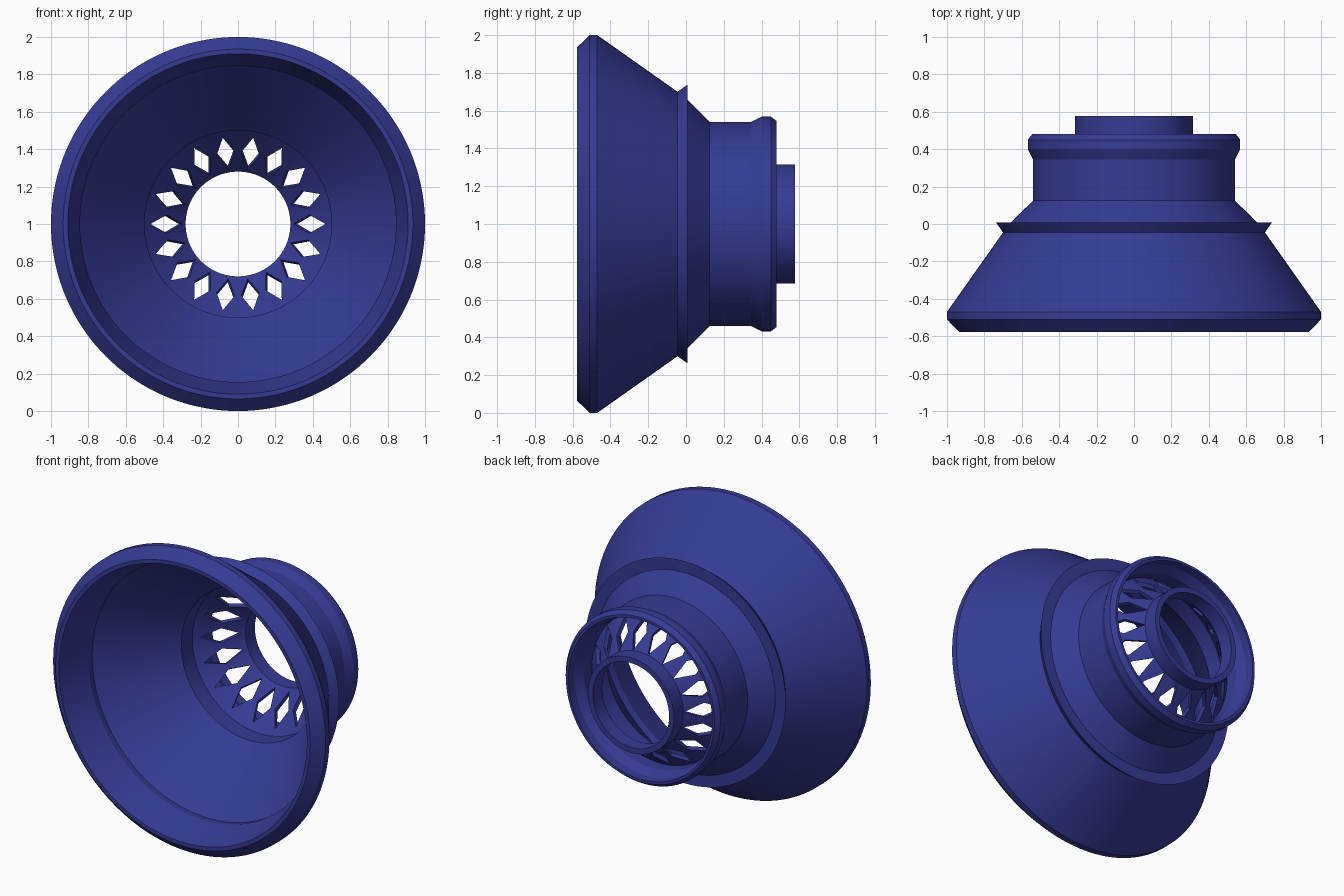
import bpy, bmesh, math
from mathutils import Vector

if "Cube" in bpy.data.objects:
    bpy.data.objects.remove(bpy.data.objects["Cube"])

SEGMENTS = 144
HOLES = 18

blue = bpy.data.materials.new("deep_blue")
blue.diffuse_color = (0.036, 0.044, 0.30, 1)
blue.use_nodes = True
blue.node_tree.nodes["Principled BSDF"].inputs["Base Color"].default_value = blue.diffuse_color


def polar(r, y, angle):
    """Point at radius r around the y-directed axis through z = 1."""
    return Vector((r * math.cos(angle), y, 1 + r * math.sin(angle)))


def make_object(name, bm):
    bmesh.ops.recalc_face_normals(bm, faces=bm.faces[:])
    mesh = bpy.data.meshes.new(name)
    bm.to_mesh(mesh)
    bm.free()
    obj = bpy.data.objects.new(name, mesh)
    bpy.context.collection.objects.link(obj)
    mesh.materials.append(blue)
    return obj


def lathe(name, profile):
    """Revolve a closed (radius, y) profile."""
    bm = bmesh.new()
    rings = [[bm.verts.new(polar(r, y, 2 * math.pi * i / SEGMENTS)) for r, y in profile]
             for i in range(SEGMENTS)]
    n = len(profile)
    for i in range(SEGMENTS):
        a, b = rings[i], rings[(i + 1) % SEGMENTS]
        for j in range(n):
            k = (j + 1) % n
            bm.faces.new((a[j], a[k], b[k], b[j]))
    return make_object(name, bm)


# Inner cone: front face runs from the bowl's throat to the tube
CONE_R, CONE_Y = 0.50, 0.235
TUBE_R, TUBE_Y = 0.28, 0.48
SLOPE = (TUBE_Y - CONE_Y) / (TUBE_R - CONE_R)
NORMAL = Vector((-SLOPE, 1)).normalized()


def cone_y(r):
    return CONE_Y + (r - CONE_R) * SLOPE


# Flared shell: outside, rear cup, pierced inner cone, tube and front bowl
shell = lathe("flared_shell", [
    # outside, front rim to rear rim
    (0.935, -0.577), (1.0, -0.51), (1.0, -0.47), (0.70, -0.045),
    (0.737, 0.007), (0.66, 0.007), (0.54, 0.125), (0.54, 0.345),
    (0.568, 0.40), (0.568, 0.45), (0.545, 0.48),
    # inside of rear cup
    (0.528, 0.48), (0.528, 0.42), (0.498, 0.36), (0.498, cone_y(0.463)),
    # back of inner cone and the short tube
    (0.315, 0.48), (0.315, 0.577), (TUBE_R, 0.577), (TUBE_R, TUBE_Y),
    # front of inner cone, throat, bowl and rim flare
    (CONE_R, CONE_Y), (0.50, 0.12), (0.85, -0.315), (0.845, -0.36), (0.91, -0.577),
])

# Diamond cutters, square to the inner cone
bm = bmesh.new()
for i in range(HOLES):
    angle = 2 * math.pi * i / HOLES
    tangent = Vector((-math.sin(angle), 0, math.cos(angle)))
    loops = []
    for depth in (-0.05, 0.031):
        loops.append([
            bm.verts.new(polar(r + NORMAL.x * depth, cone_y(r) + NORMAL.y * depth, angle)
                         + tangent * side)
            for r, side in ((0.297, 0), (0.382, 0.049), (0.468, 0), (0.382, -0.049))])
    low, high = loops
    bm.faces.new(low[::-1])
    bm.faces.new(high)
    for j in range(4):
        k = (j + 1) % 4
        bm.faces.new((low[j], low[k], high[k], high[j]))
cutter = make_object("diamond_cutter", bm)
cutter.hide_render = True

# Cut the holes and apply
mod = shell.modifiers.new("diamond_holes", 'BOOLEAN')
mod.operation = 'DIFFERENCE'
mod.solver = 'EXACT'
mod.object = cutter
bpy.context.view_layer.objects.active = shell
shell.select_set(True)
bpy.ops.object.modifier_apply(modifier=mod.name)
bpy.data.objects.remove(cutter, do_unlink=True)

# Smooth round surfaces, crisp edges
bpy.ops.object.shade_smooth_by_angle(angle=math.radians(12))
